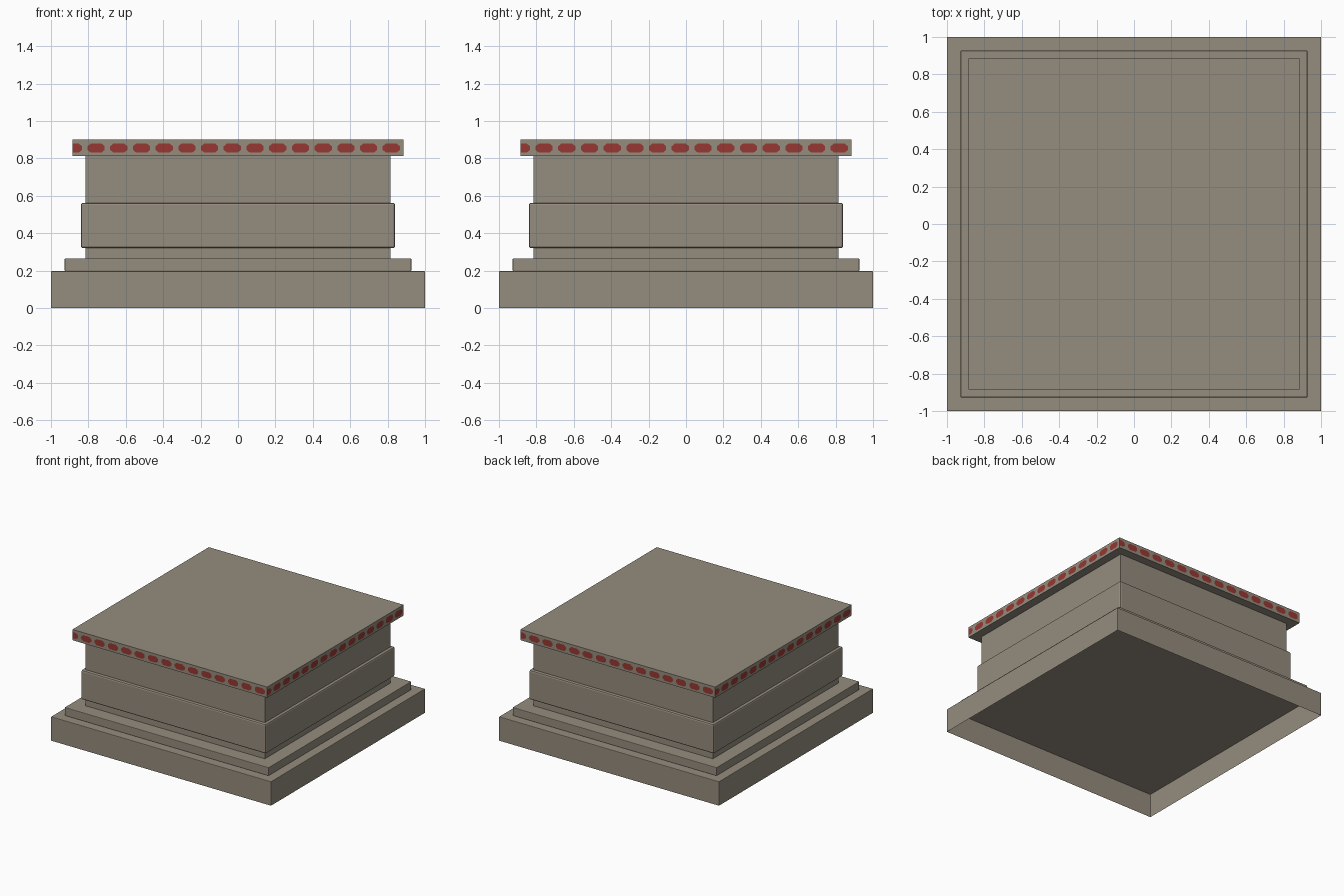
import bpy, bmesh, math
from mathutils import Matrix

cube = bpy.data.objects.get("Cube")
if cube:
    bpy.data.objects.remove(cube, do_unlink=True)


def material(name, rgb):
    mat = bpy.data.materials.new(name)
    mat.use_nodes = True
    mat.diffuse_color = (*rgb, 1)
    mat.node_tree.nodes["Principled BSDF"].inputs["Base Color"].default_value = (*rgb, 1)
    return mat


stone = material("warm grey stone", (0.30, 0.262, 0.208))
red = material("dark red paint", (0.31, 0.04, 0.032))


def add_object(name, bm, mat):
    mesh = bpy.data.meshes.new(name)
    bm.to_mesh(mesh)
    bm.free()
    mesh.materials.append(mat)
    obj = bpy.data.objects.new(name, mesh)
    bpy.context.collection.objects.link(obj)
    return obj


def slab(name, half, low, high, bevel=0, open_bottom=False):
    """Square block, optionally with softened edges or no underside."""
    bm = bmesh.new()
    bmesh.ops.create_cube(bm, size=1)
    bmesh.ops.scale(bm, vec=(2 * half, 2 * half, high - low), verts=bm.verts)
    bmesh.ops.translate(bm, vec=(0, 0, (low + high) / 2), verts=bm.verts)
    if open_bottom:
        under = [f for f in bm.faces if f.normal.z < -0.9]
        bmesh.ops.delete(bm, geom=under, context='FACES_ONLY')
    if bevel:
        edges = [e for e in bm.edges if not e.is_boundary]
        bmesh.ops.bevel(bm, geom=edges, offset=bevel, segments=2, profile=0.5,
                        affect='EDGES')
    return add_object(name, bm, stone)


# Stacked blocks; the base is a hollow shell open underneath
slab("base", 1.0, 0, 0.197, 0.004, open_bottom=True)
slab("ledge", 0.927, 0.197, 0.265, 0.004)
slab("neck", 0.815, 0.265, 0.812)
slab("band", 0.84, 0.32, 0.562, 0.012)
CAP = 0.885
slab("cap", CAP, 0.812, 0.9)

# Row of painted red lozenges around the cap edge
STEP, WIDE, TALL, MID = 0.1214, 0.046, 0.025, 0.855
outline = [(-1, -0.4), (-0.6, -1), (0.6, -1), (1, -0.4),
           (1, 0.4), (0.6, 1), (-0.6, 1), (-1, 0.4)]
bm = bmesh.new()
for side in range(4):
    turn = Matrix.Rotation(side * math.pi / 2, 4, 'Z')
    for i in range(15):
        centre = -0.88 + i * STEP
        verts = []
        for u, v in outline:
            x = max(-CAP, min(CAP, centre + u * WIDE))
            verts.append(bm.verts.new(turn @ Matrix.Translation((x, -CAP - 0.002, MID + v * TALL)).to_translation()))
        bm.faces.new(verts)
bmesh.ops.remove_doubles(bm, verts=bm.verts, dist=0.0001)
add_object("cap_painted_lozenges", bm, red)
